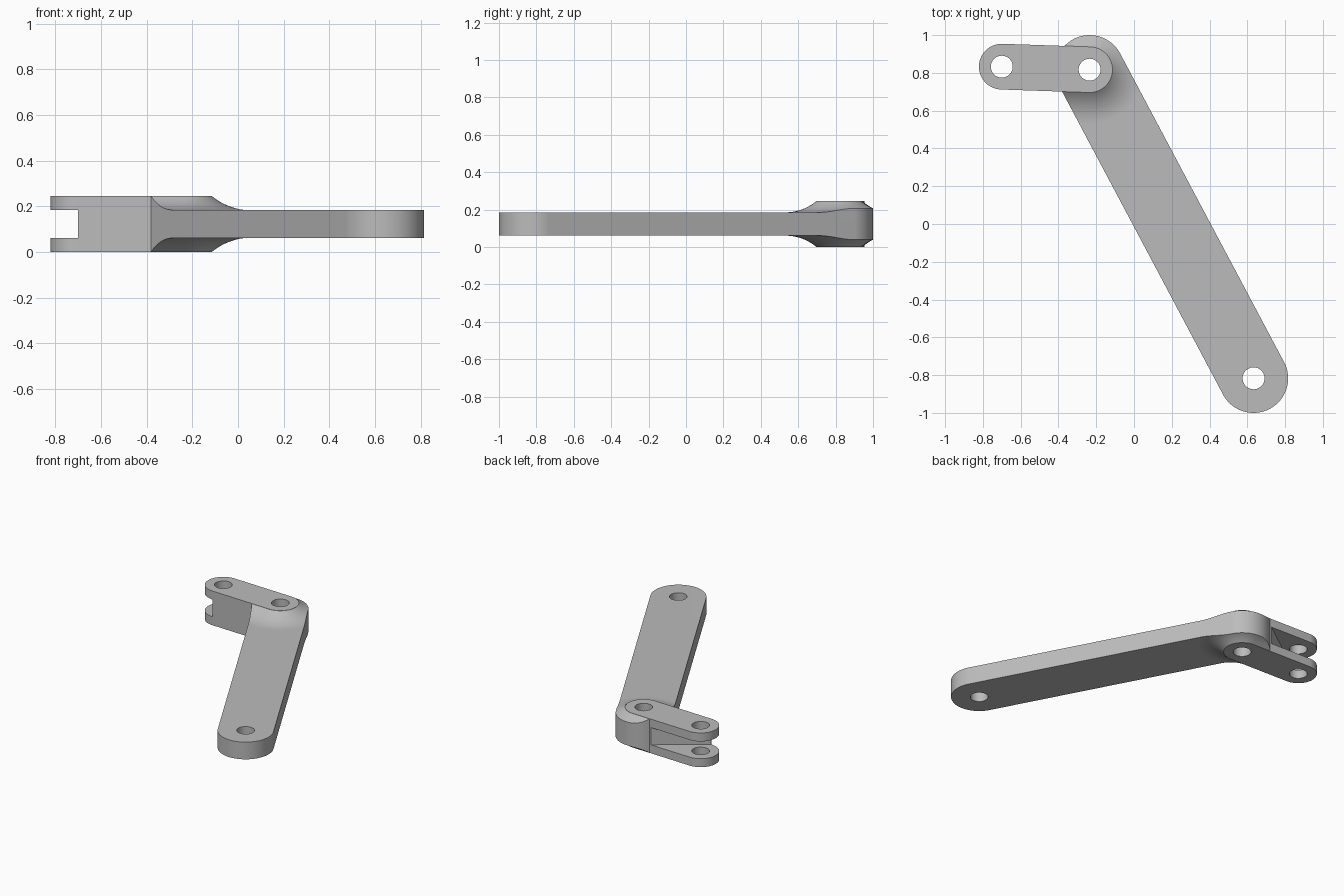
import bpy
import bmesh
from math import atan2, cos, sin, pi, radians, sqrt

if "Cube" in bpy.data.objects:
    bpy.data.objects.remove(bpy.data.objects["Cube"])

PIVOT, ARM_END, FORK_END = (-0.235, 0.817), (0.633, -0.817), (-0.70, 0.833)
ARM_R, FORK_R, HOLE_R = 0.183, 0.121, 0.058
HEIGHT, PLATE_LOW, PLATE_TOP = 0.246, 0.061, 0.185
FLARE = 0.168

steel = bpy.data.materials.new("plain grey")
steel.use_nodes = True
grey = (0.5, 0.5, 0.5, 1)
steel.diffuse_color = grey
steel.node_tree.nodes["Principled BSDF"].inputs["Base Color"].default_value = grey


def capsule(a, b, r, steps=32):
    """Outline of a bar with round ends centred on a and b."""
    heading = atan2(b[1] - a[1], b[0] - a[0])
    points = []
    for centre, start in ((b, heading - pi / 2), (a, heading + pi / 2)):
        for i in range(steps + 1):
            t = start + pi * i / steps
            points.append((centre[0] + r * cos(t), centre[1] + r * sin(t)))
    return points


def loft(name, sections):
    """Solid through (outline, z) sections, listed from the bottom up."""
    bm = bmesh.new()
    rings = [[bm.verts.new((x, y, z)) for x, y in outline] for outline, z in sections]
    n = len(rings[0])
    for low, high in zip(rings, rings[1:]):
        for i in range(n):
            j = (i + 1) % n
            bm.faces.new((low[i], low[j], high[j], high[i]))
    bm.faces.new(rings[0][::-1])
    bm.faces.new(rings[-1])
    bmesh.ops.recalc_face_normals(bm, faces=bm.faces)
    mesh = bpy.data.meshes.new(name)
    bm.to_mesh(mesh)
    bm.free()
    mesh.materials.append(steel)
    obj = bpy.data.objects.new(name, mesh)
    bpy.context.collection.objects.link(obj)
    return obj


def prism(name, outline, low, high):
    return loft(name, [(outline, low), (outline, high)])


def combine(obj, other, operation):
    mod = obj.modifiers.new("combine", "BOOLEAN")
    mod.operation = operation
    mod.solver = "EXACT"
    mod.object = other
    bpy.context.view_layer.objects.active = obj
    bpy.ops.object.modifier_apply(modifier=mod.name)
    bpy.data.objects.remove(other)


# Arm: thin plate that sweeps up in a concave flare to the thick fork bar
rise = HEIGHT - PLATE_TOP
curve_r = (FLARE ** 2 + rise ** 2) / (2 * rise)
upper = [(3, PLATE_TOP)]
for i in range(13):
    run = FLARE * i / 12
    upper.append((FORK_R - 0.001 + FLARE - run,
                  PLATE_TOP - 0.0004 * i / 12 + curve_r - sqrt(curve_r ** 2 - run ** 2)))
profile = [(r, HEIGHT - z) for r, z in reversed(upper)] + upper
lever = loft("lever", [(capsule(FORK_END, PIVOT, r), z) for r, z in profile])
combine(lever, prism("arm_outline", capsule(PIVOT, ARM_END, ARM_R, 48), -0.1, 0.4), "INTERSECT")

# Fork bar with a slot open to the back and the outer end
fork = prism("fork", capsule(FORK_END, PIVOT, FORK_R), 0, HEIGHT)
slot = [(-0.70, 0.713), (-0.38, 0.943), (-0.38, 1.1), (-1, 1.1), (-1, 0.6), (-0.70, 0.6)]
combine(fork, prism("slot", slot, PLATE_LOW, PLATE_TOP), "DIFFERENCE")
combine(lever, fork, "UNION")

# Pin holes
for x, y in (PIVOT, ARM_END, FORK_END):
    circle = [(x + HOLE_R * cos(2 * pi * i / 48), y + HOLE_R * sin(2 * pi * i / 48))
              for i in range(48)]
    combine(lever, prism("pin_hole", circle, -0.1, 0.4), "DIFFERENCE")

bpy.ops.object.select_all(action="DESELECT")
lever.select_set(True)
bpy.context.view_layer.objects.active = lever
bpy.ops.object.shade_smooth_by_angle(angle=radians(25))
